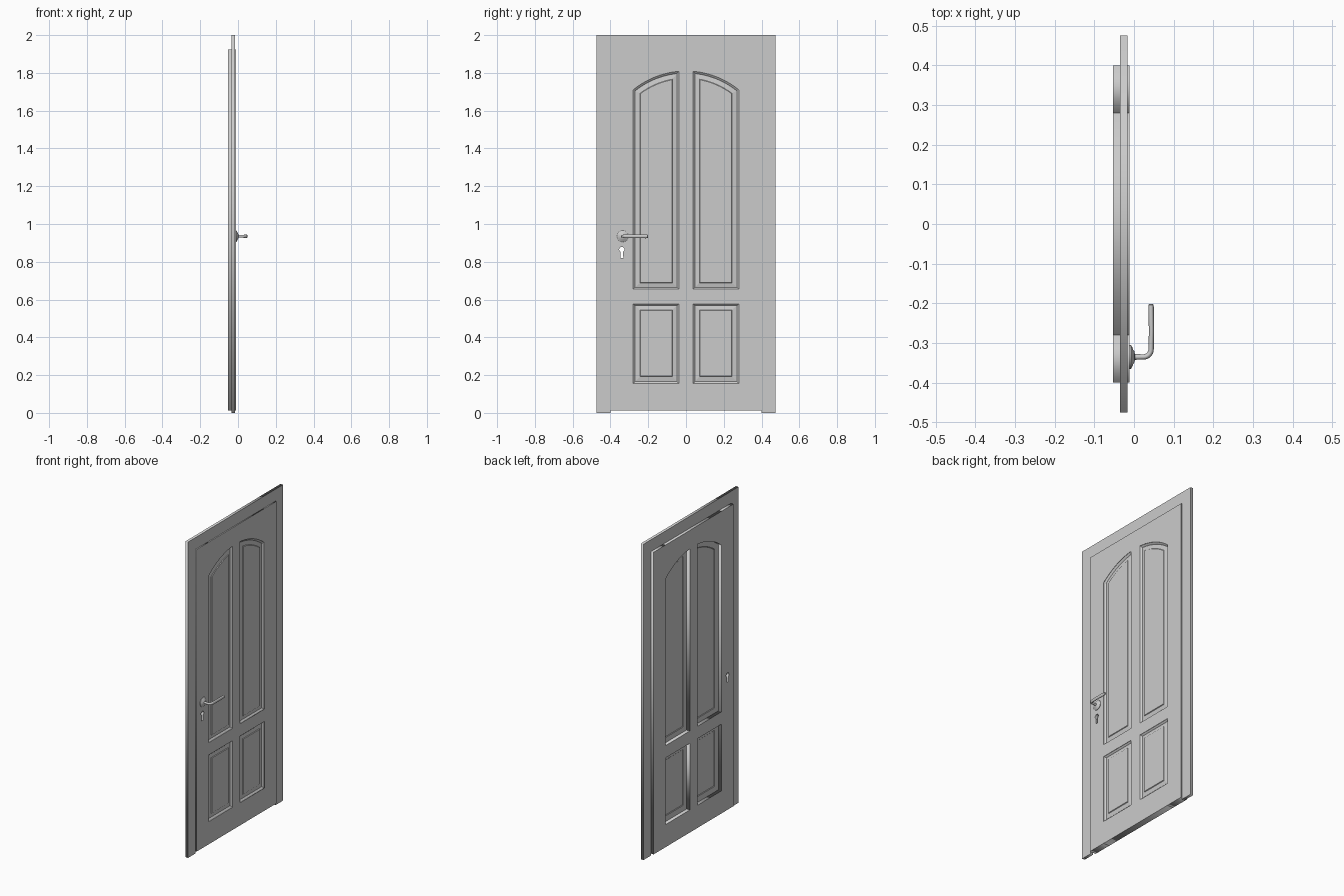
import bpy, bmesh, math
from mathutils import Matrix, Vector

if "Cube" in bpy.data.objects:
    bpy.data.objects.remove(bpy.data.objects["Cube"])

BACK, FRONT = -0.053, -0.011          # door leaf faces along x
W, MID = 0.28, 0.038                  # panel opening half width, mullion half width
ARC_R, ARC_Z = 0.442, 1.368           # circle of the arched top


def finish(name, bm, smooth=False):
    bmesh.ops.recalc_face_normals(bm, faces=bm.faces)
    me = bpy.data.meshes.new(name)
    bm.to_mesh(me)
    bm.free()
    ob = bpy.data.objects.new(name, me)
    bpy.context.collection.objects.link(ob)
    if smooth:
        bpy.ops.object.select_all(action='DESELECT')
        ob.select_set(True)
        bpy.context.view_layer.objects.active = ob
        bpy.ops.object.shade_smooth_by_angle(angle=math.radians(35))
    return ob


def slab(name, loops, x0, x1):
    """Extrude (y, z) outlines from x0 to x1; later loops are holes."""
    cu = bpy.data.curves.new(name, 'CURVE')
    cu.dimensions, cu.fill_mode, cu.extrude = '2D', 'BOTH', (x1 - x0) / 2
    for loop in loops:
        sp = cu.splines.new('POLY')
        sp.points.add(len(loop) - 1)
        for p, (y, z) in zip(sp.points, loop):
            p.co = (y, z, 0, 1)
        sp.use_cyclic_u = True
    tmp = bpy.data.objects.new(name + "_tmp", cu)
    bpy.context.collection.objects.link(tmp)
    me = bpy.data.meshes.new_from_object(tmp)
    bpy.data.objects.remove(tmp)
    bm = bmesh.new()
    bm.from_mesh(me)
    bmesh.ops.remove_doubles(bm, verts=bm.verts, dist=1e-5)
    turn = Matrix(((0, 0, 1), (1, 0, 0), (0, 1, 0))).to_4x4()
    bm.transform(Matrix.Translation(((x0 + x1) / 2, 0, 0)) @ turn)
    return finish(name, bm)


def rect(y0, y1, z0, z1):
    return [(y0, z0), (y1, z0), (y1, z1), (y0, z1)]


def arc(y0, y1, inset=0, n=16):
    r = ARC_R - inset
    pts = []
    for i in range(n + 1):
        y = y0 + (y1 - y0) * i / n
        pts.append((y, ARC_Z + math.sqrt(r * r - y * y)))
    return pts


def loft(name, rings, smooth=False):
    """Bridge equal-length rings of points and cap both ends."""
    bm = bmesh.new()
    vs = [[bm.verts.new(p) for p in ring] for ring in rings]
    n = len(vs[0])
    for a, b in zip(vs, vs[1:]):
        for i in range(n):
            bm.faces.new((a[i], a[(i + 1) % n], b[(i + 1) % n], b[i]))
    bm.faces.new(vs[0])
    bm.faces.new(vs[-1])
    return finish(name, bm, smooth)


# Frame: two legs and a head
slab("frame", [[(-0.475, 0), (-0.4, 0), (-0.4, 1.925), (0.4, 1.925),
                (0.4, 0), (0.475, 0), (0.475, 2), (-0.475, 2)]], -0.035, -0.017)

# Lock stile with a keyhole through it
ky, kz, kr = -0.34, 0.865, 0.014
keyhole = [(ky + kr * math.cos(math.radians(a)), kz + kr * math.sin(math.radians(a)))
           for a in range(-60, 241, 20)]
keyhole += [(ky - 0.008, 0.82), (ky + 0.008, 0.82)]
slab("lock_stile", [rect(-0.4, -W, 0.012, 1.925), keyhole], BACK, FRONT)
slab("hinge_stile", [rect(W, 0.4, 0.012, 1.925)], BACK, FRONT)

# Rails and mullions
slab("bottom_rail", [rect(-W, W, 0.012, 0.155)], BACK, FRONT)
slab("middle_rail", [rect(-W, W, 0.577, 0.655)], BACK, FRONT)
slab("top_rail", [arc(-W, W, n=32) + [(W, 1.925), (-W, 1.925)]], BACK, FRONT)
slab("lower_mullion", [rect(-MID, MID, 0.155, 0.577)], BACK, FRONT)
slab("upper_mullion", [[(-MID, 0.655), (MID, 0.655)] + arc(MID, -MID, n=4)],
     BACK, FRONT)

# Raised panels: (inset, x) from the back, round the edge, to the front field
section = [(0.04, -0.027), (0.036, -0.03), (0.0, -0.03), (0.0, -0.013),
           (0.008, -0.019), (0.011, -0.022), (0.037, -0.018), (0.04, -0.014)]
for side, label in ((-1, "left"), (1, "right")):
    upper, lower = [], []
    for d, x in section:
        a, b = MID + d * 0.92, W - d
        up = [(a, 0.655 + d * 0.9), (b, 0.655 + d * 0.9)] + arc(b, a, d)
        lo = rect(a, b, 0.155 + d, 0.577 - d * 0.85)
        upper.append([(x, side * y, z) for y, z in up])
        lower.append([(x, side * y, z) for y, z in lo])
    loft(label + "_upper_panel", upper)
    loft(label + "_lower_panel", lower)

# Handle rose, turned about the x axis
HY, HZ = -0.335, 0.935
rose = [(-0.012, 0.03), (-0.008, 0.03), (-0.005, 0.026), (-0.002, 0.018),
        (0.001, 0.014), (0.002, 0.008)]
loft("handle_rose", [[(x, HY + r * math.cos(t), HZ + r * math.sin(t))
                      for t in (2 * math.pi * i / 32 for i in range(32))]
                     for x, r in rose], True)

# Lever: oval section swept along an L-shaped path (x, y, radius)
path = [(-0.005, HY, 0.0075), (0.024, HY, 0.0065)]
for i in range(1, 8):
    t = math.pi / 2 * i / 7
    path.append((0.024 + 0.019 * math.sin(t), HY + 0.019 * (1 - math.cos(t)), 0.0068))
path += [(0.044, -0.27, 0.0065), (0.043, -0.212, 0.007), (0.043, -0.204, 0.0065),
         (0.043, -0.201, 0.004)]
rings = []
for i, (x, y, r) in enumerate(path):
    p, q = path[max(i - 1, 0)], path[min(i + 1, len(path) - 1)]
    d = Vector((q[0] - p[0], q[1] - p[1])).normalized()
    tall = 1.0 + 0.5 * min(i, 8) / 8
    rings.append([(x - d.y * r * math.cos(t), y + d.x * r * math.cos(t),
                   HZ + r * tall * math.sin(t))
                  for t in (2 * math.pi * k / 16 for k in range(16))])
loft("handle_lever", rings, True)
